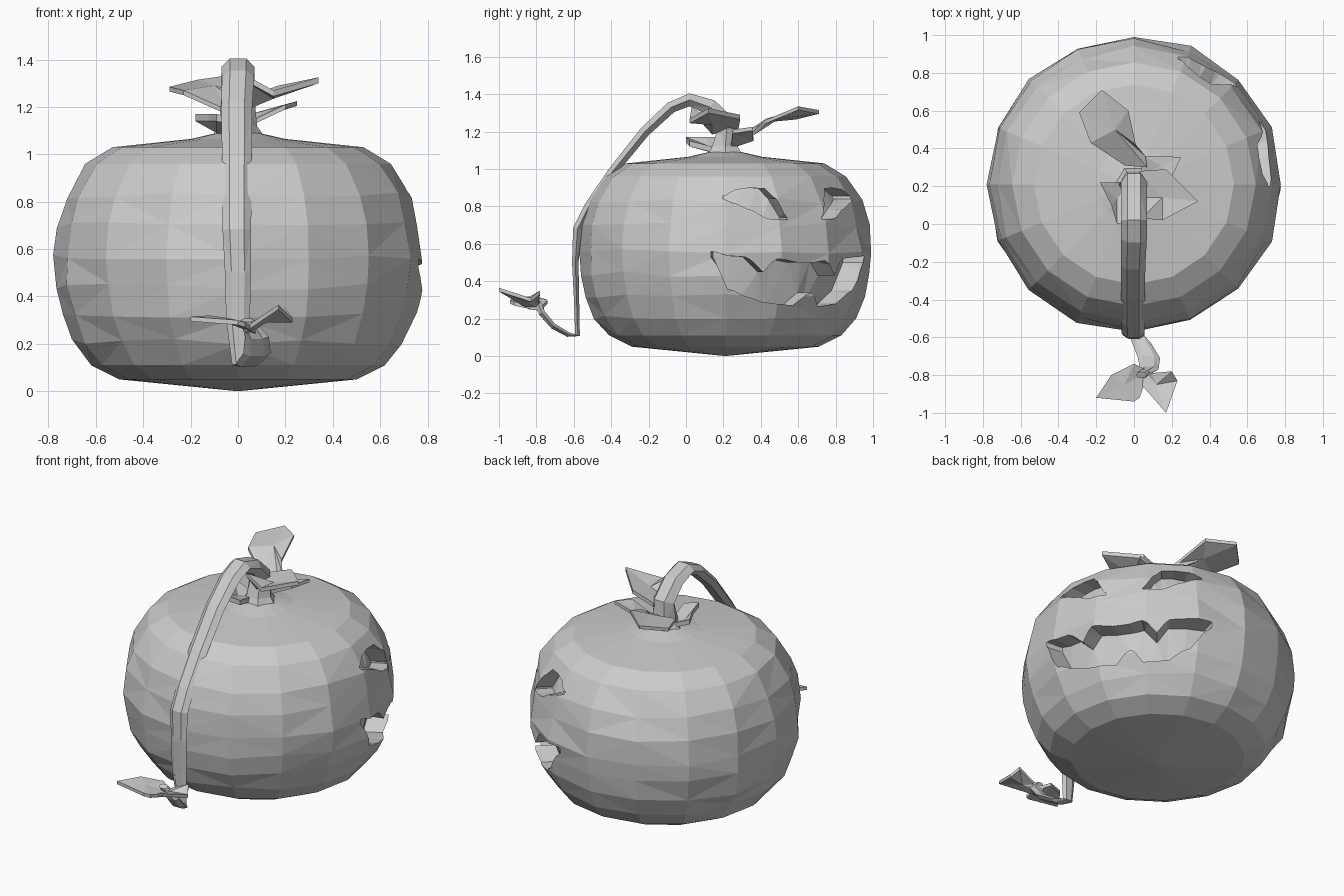
import bpy, bmesh, math, random
from mathutils import Vector

if "Cube" in bpy.data.objects:
    bpy.data.objects.remove(bpy.data.objects["Cube"])

random.seed(4)
CY = 0.21                       # pumpkin axis in y
FACE = math.radians(35)         # direction the carved face looks, from +x

grey = bpy.data.materials.new("plain grey")
grey.diffuse_color = (0.6, 0.6, 0.6, 1)
grey.use_nodes = True
grey.node_tree.nodes["Principled BSDF"].inputs["Base Color"].default_value = grey.diffuse_color


def make(name, verts, faces):
    """Mesh object with outward normals and triangulated flat faces."""
    bm = bmesh.new()
    vs = [bm.verts.new(v) for v in verts]
    for f in faces:
        bm.faces.new([vs[i] for i in f])
    bmesh.ops.recalc_face_normals(bm, faces=bm.faces)
    bmesh.ops.triangulate(bm, faces=bm.faces)
    me = bpy.data.meshes.new(name)
    bm.to_mesh(me)
    bm.free()
    me.materials.append(grey)
    ob = bpy.data.objects.new(name, me)
    bpy.context.collection.objects.link(ob)
    return ob


def tube_faces(rings, n):
    faces = [(r * n + k, r * n + (k + 1) % n, (r + 1) * n + (k + 1) % n, (r + 1) * n + k)
             for r in range(rings - 1) for k in range(n)]
    return faces


# --- pumpkin body: 16-sided lathe, slightly uneven
PROFILE = [(0.5, 0.05), (0.62, 0.11), (0.70, 0.21), (0.752, 0.32), (0.78, 0.44), (0.79, 0.56),
           (0.77, 0.70), (0.73, 0.83), (0.645, 0.96), (0.53, 1.03), (0.2, 1.065), (0.09, 1.09)]
N = 16
verts = []
for i, (r, z) in enumerate(PROFILE):
    for k in range(N):
        a = 2 * math.pi * k / N
        jitter = random.uniform(-0.014, 0.004) if 1 < i < 8 else 0
        dz = random.uniform(-0.015, 0.015) if 1 < i < 8 else 0
        verts.append(((r + jitter) * math.cos(a), CY + (r + jitter) * math.sin(a), z + dz))
faces = tube_faces(len(PROFILE), N)
verts += [(0, CY, 0), (0, CY, 1.09)]
top = (len(PROFILE) - 1) * N
for k in range(N):
    faces.append((len(verts) - 2, (k + 1) % N, k))
    faces.append((len(verts) - 1, top + k, top + (k + 1) % N))
body = make("pumpkin_body", verts, faces)


def radius(z):
    for (r0, z0), (r1, z1) in zip(PROFILE, PROFILE[1:]):
        if z0 <= z <= z1:
            return r0 + (r1 - r0) * (z - z0) / (z1 - z0)
    return 0.5


def carve(name, columns, depth):
    """Cut a recess; columns are (sideways, low z, high z) on the face."""
    verts = []
    for u, lo, hi in columns:
        a = FACE + math.asin(u / 0.75)
        for z, r in ((lo, radius(lo) - depth), (hi, radius(hi) - depth), (hi, 1.1), (lo, 1.1)):
            verts.append((r * math.cos(a), CY + r * math.sin(a), z))
    e = len(verts)
    faces = tube_faces(len(columns), 4) + [(3, 2, 1, 0), (e - 4, e - 3, e - 2, e - 1)]
    cutter = make(name, verts, faces)
    cutter.hide_render = True
    mod = body.modifiers.new(name, "BOOLEAN")
    mod.operation = "DIFFERENCE"
    mod.solver = "EXACT"
    mod.object = cutter
    return cutter


# --- carved eyes (mirrored) and toothed mouth
EYE = [(0.11, 0.73, 0.74), (0.17, 0.73, 0.84), (0.22, 0.735, 0.895),
       (0.30, 0.78, 0.90), (0.38, 0.815, 0.89), (0.44, 0.84, 0.855)]
MOUTH = [(-0.49, 0.53, 0.56), (-0.42, 0.36, 0.535), (-0.34, 0.32, 0.53), (-0.25, 0.29, 0.45),
         (-0.18, 0.28, 0.52), (-0.06, 0.27, 0.50), (0.04, 0.34, 0.50), (0.11, 0.265, 0.51),
         (0.19, 0.27, 0.43), (0.26, 0.28, 0.52), (0.37, 0.35, 0.53), (0.47, 0.50, 0.535)]
cutters = [carve("eye_cutter_a", EYE, 0.11),
           carve("eye_cutter_b", [(-u, lo, hi) for u, lo, hi in EYE], 0.11),
           carve("mouth_cutter", MOUTH, 0.13)]
dg = bpy.context.evaluated_depsgraph_get()
carved = bpy.data.meshes.new_from_object(body.evaluated_get(dg))
body.modifiers.clear()
body.data = carved
for c in cutters:
    bpy.data.objects.remove(c)

# --- stem and vine: one swept tube; entries are x, y, z, half width, half thickness
PATH = [(0, 0.21, 1.05, 0.13, 0.12), (0, 0.21, 1.12, 0.08, 0.08), (0, 0.22, 1.24, 0.07, 0.06),
        (0, 0.13, 1.33, 0.07, 0.05), (0, 0.02, 1.37, 0.07, 0.04), (0, -0.08, 1.33, 0.068, 0.035),
        (-0.005, -0.22, 1.20, 0.065, 0.032), (-0.005, -0.39, 0.99, 0.063, 0.028),
        (-0.005, -0.52, 0.80, 0.062, 0.028), (-0.005, -0.58, 0.68, 0.06, 0.028),
        (0, -0.592, 0.50, 0.055, 0.02), (0, -0.585, 0.30, 0.05, 0.016),
        (0.01, -0.58, 0.11, 0.035, 0.015), (0.04, -0.63, 0.115, 0.05, 0.015),
        (0.08, -0.71, 0.16, 0.058, 0.018), (0.08, -0.77, 0.23, 0.05, 0.02),
        (0.04, -0.80, 0.30, 0.03, 0.02)]
S = 6
verts = []
for i, (x, y, z, w, t) in enumerate(PATH):
    a, b = PATH[max(i - 1, 0)], PATH[min(i + 1, len(PATH) - 1)]
    d = Vector((0, b[1] - a[1], b[2] - a[2])).normalized()
    out = Vector((0, -d.z, d.y))
    for k in range(S):
        q = 2 * math.pi * k / S
        verts.append(Vector((x + w * math.cos(q), y, z)) + out * t * math.sin(q))
e = len(verts)
make("stem_vine", verts, tube_faces(len(PATH), S) + [tuple(range(S)), tuple(range(e - S, e))])


def leaf(name, middle, outline, thick=0.012):
    """Thin folded leaf: fan of triangles around a middle point, with thickness."""
    n = len(outline)
    pts = [middle] + outline
    down = [(x, y, z - thick) for x, y, z in pts]
    faces = []
    for k in range(n):
        p, q = k + 1, (k + 1) % n + 1
        faces += [(0, p, q), (n + 1, n + 1 + q, n + 1 + p), (p, n + 1 + p, n + 1 + q, q)]
    make(name, pts + down, faces)


# --- leaves around the stem
leaf("back_leaf", (-0.10, 0.50, 1.29),
     [(0.07, 0.30, 1.19), (0.06, 0.36, 1.20), (0.01, 0.42, 1.26), (-0.03, 0.60, 1.335),
      (-0.17, 0.71, 1.315), (-0.29, 0.59, 1.285), (-0.23, 0.43, 1.27), (-0.05, 0.31, 1.19)], 0.02)
leaf("right_leaf", (0.15, 0.14, 1.26),
     [(0.03, 0.28, 1.24), (0.17, 0.29, 1.29), (0.34, 0.12, 1.325), (0.15, 0.02, 1.27),
      (0.04, 0.03, 1.33), (0.03, 0.14, 1.21)], 0.025)
leaf("small_right_leaf", (0.14, 0.31, 1.19),
     [(0.03, 0.24, 1.13), (0.05, 0.36, 1.17), (0.25, 0.355, 1.225), (0.20, 0.25, 1.21)], 0.02)
leaf("small_left_leaf", (-0.09, 0.13, 1.12),
     [(-0.03, 0.22, 1.10), (-0.18, 0.22, 1.17), (-0.12, 0.10, 1.17), (-0.09, 0.0, 1.17),
      (0.0, 0.02, 1.15)], 0.03)

# --- leaves at the vine tip
leaf("left_tip_leaf", (-0.05, -0.85, 0.31),
     [(0.08, -0.78, 0.26), (0.0, -0.74, 0.30), (-0.12, -0.80, 0.32), (-0.20, -0.92, 0.315),
      (0.0, -0.94, 0.30), (0.03, -0.92, 0.29)], 0.02)
leaf("right_tip_leaf", (0.12, -0.85, 0.31),
     [(0.04, -0.76, 0.26), (0.09, -0.79, 0.30), (0.20, -0.78, 0.35), (0.23, -0.83, 0.31),
      (0.17, -1.0, 0.365), (0.03, -0.84, 0.27)], 0.02)
